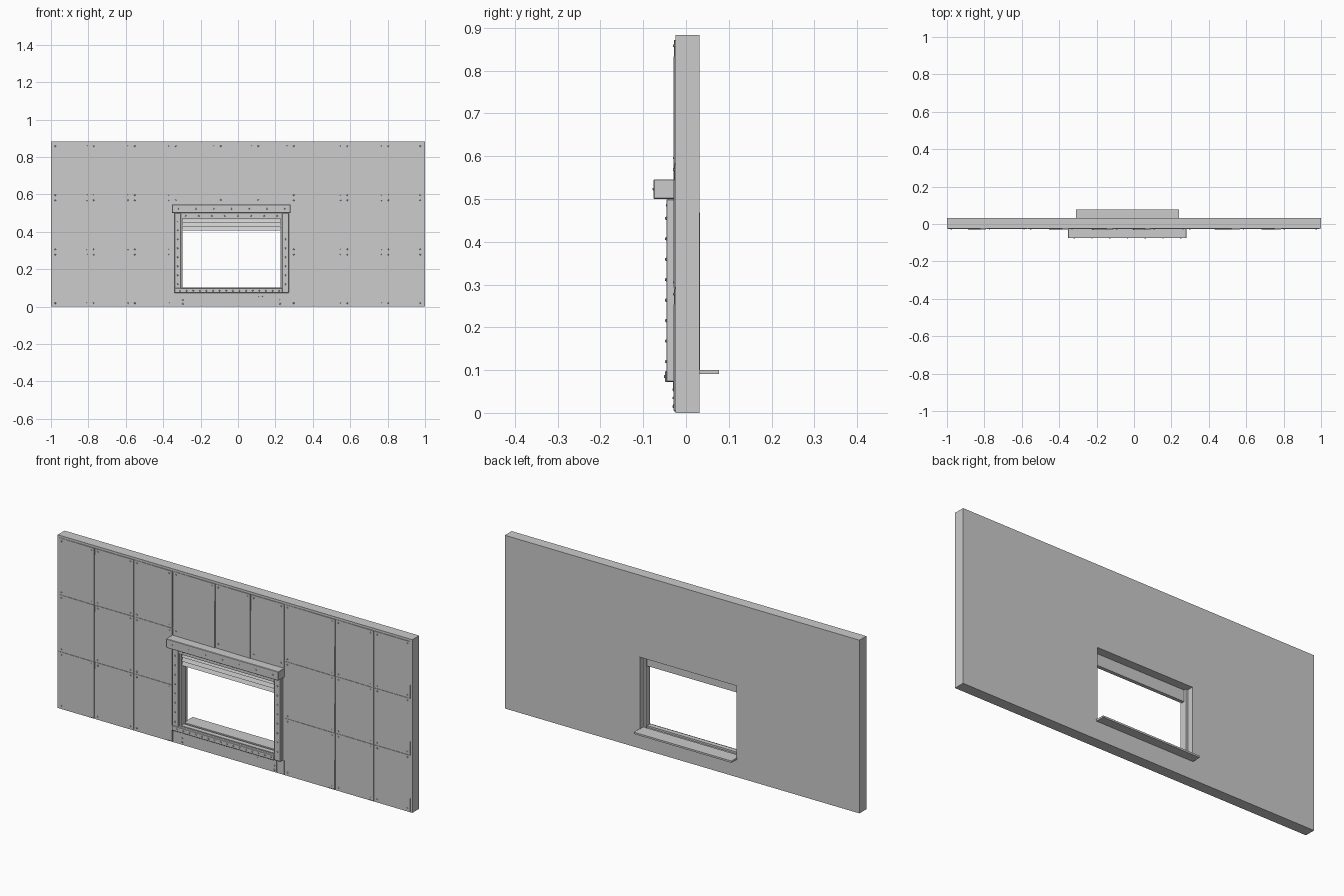
import bpy, bmesh
from mathutils import Matrix

cube = bpy.data.objects.get("Cube")
if cube:
    bpy.data.objects.remove(cube, do_unlink=True)

grey = bpy.data.materials.new("plain grey")
grey.use_nodes = True
colour = (0.6, 0.6, 0.6, 1)
grey.diffuse_color = colour
grey.node_tree.nodes["Principled BSDF"].inputs["Base Color"].default_value = colour


def finish(name, bm):
    bmesh.ops.recalc_face_normals(bm, faces=bm.faces)
    mesh = bpy.data.meshes.new(name)
    bm.to_mesh(mesh)
    bm.free()
    mesh.materials.append(grey)
    obj = bpy.data.objects.new(name, mesh)
    bpy.context.collection.objects.link(obj)
    return obj


def add_box(bm, x, y, z):
    verts = bmesh.ops.create_cube(bm, size=1)["verts"]
    for v in verts:
        v.co = [r[0] if c < 0 else r[1] for c, r in zip(v.co, (x, y, z))]
    return verts


def box(name, x, y, z, bevel=0):
    bm = bmesh.new()
    add_box(bm, x, y, z)
    if bevel:
        bmesh.ops.bevel(bm, geom=bm.edges[:], offset=bevel, segments=1, affect='EDGES')
    return finish(name, bm)


def prism(name, x, profile):
    # Extrude a y-z profile along x
    bm = bmesh.new()
    face = bm.faces.new([bm.verts.new((x[0], y, z)) for y, z in profile])
    new = bmesh.ops.extrude_face_region(bm, geom=[face])["geom"]
    for v in new:
        if isinstance(v, bmesh.types.BMVert):
            v.co.x = x[1]
    return finish(name, bm)


def rivets(name, points, y, radius=0.004, height=0.003):
    bm = bmesh.new()
    turn = Matrix.Rotation(1.5708, 4, 'X')
    for x, z in points:
        bmesh.ops.create_cone(bm, cap_ends=True, segments=8, radius1=radius,
                              radius2=radius * 0.6, depth=height,
                              matrix=Matrix.Translation((x, y - height / 2, z)) @ turn)
    return finish(name, bm)


def spread(a, b, n):
    return [a + (b - a) * i / (n - 1) for i in range(n)]


# Wall core around the window opening
FRONT, BACK, TOP = -0.024, 0.031, 0.883
L, R = -0.31, 0.24
depth = (FRONT, BACK)
box("wall_right_section", (-1, L), depth, (0, TOP))
box("wall_left_section", (R, 1), depth, (0, TOP))
box("wall_above_window", (L, R), depth, (0.465, TOP))
box("wall_below_window", (L, R), depth, (0, 0.092))

# Cladding plates: raised right edge on some columns, lower edge slightly proud
rows = [(0.004, 0.292), (0.292, 0.582), (0.582, 0.872)]
right_cols = [(-0.995, -0.79, 1), (-0.79, -0.57, 0), (-0.57, -0.35, 1)]
left_cols = [(0.28, 0.567, 1), (0.567, 0.786, 1), (0.786, 0.992, 0)]
mid_cols = [(-0.35, -0.11, 1), (-0.11, 0.09, 1), (0.09, 0.28, 0)]
plates = [(c, r) for c in right_cols + left_cols for r in rows]
plates += [(c, (0.54, 0.872)) for c in mid_cols]
bm = bmesh.new()
points = []
for (x0, x1, raised), (z0, z1) in plates:
    for v in add_box(bm, (x0 + 0.001, x1 - 0.001), (-1, FRONT), (z0 + 0.001, z1 - 0.001)):
        if v.co.y < -0.5:
            right = v.co.x > (x0 + x1) / 2
            low = v.co.z < (z0 + z1) / 2
            lift = (0.0045 if right else 0.0015) if raised else 0.003
            v.co.y = FRONT - lift - (0.001 if low else 0)
    zl = 0.57 if z0 == 0.54 else z0 + 0.014
    points += [(x, z) for x in (x0 + 0.018, x1 - 0.018) for z in (zl, z1 - 0.014)]
finish("cladding_plates", bm)
rivets("cladding_rivets", points, FRONT - 0.003)

# Plates below the window
box("apron_plate", (-0.345, R - 0.002), (-0.028, FRONT), (0.003, 0.05))
box("apron_strip", (-0.345, R - 0.002), (-0.03, FRONT), (0.05, 0.074))
box("apron_end_plate", (R + 0.002, 0.279), (-0.027, FRONT), (0.003, 0.074))
rivets("apron_rivets", [(-0.295, 0.015), (-0.295, 0.035), (0.225, 0.015),
                        (0.225, 0.035), (0.11, 0.055), (0.13, 0.055)], -0.028)

# Outer window frame
box("frame_right_post", (-0.34, -0.305), (-0.046, FRONT), (0.073, 0.5), 0.002)
box("frame_left_post", (0.235, 0.272), (-0.046, FRONT), (0.073, 0.5), 0.002)
box("frame_top_rail", (-0.305, 0.235), (-0.044, FRONT), (0.47, 0.5))
box("frame_bottom_rail", (-0.34, 0.237), (-0.049, FRONT), (0.072, 0.098), 0.002)
posts = [(x, z) for x in (-0.323, 0.254) for z in spread(0.12, 0.455, 8)]
rivets("post_rivets", posts, -0.046)
rivets("top_rail_rivets", [(x, 0.485) for x in spread(-0.28, 0.21, 8)], -0.044)
rivets("bottom_rail_rivets", [(x, 0.085) for x in spread(-0.31, 0.22, 16)], -0.049)

# Inner jambs lining the opening
for name, x in (("jamb_right", (-0.312, -0.296)), ("jamb_left", (0.227, 0.242))):
    box(name, x, (-0.036, 0.0), (0.092, 0.47))
box("jamb_back_lining_right", (-0.313, -0.307), (0, 0.033), (0.1, 0.468))
box("jamb_back_lining_left", (0.237, 0.243), (0, 0.033), (0.1, 0.468))

# Partly raised shutter slats
for i in range(3):
    z = 0.407 + i * 0.021
    prism("shutter_slat_%d" % (i + 1), (-0.297, 0.228),
          [(-0.03, z), (-0.012, z), (-0.012, z + 0.021), (-0.02, z + 0.021)])

# Hood over the window
box("window_hood", (-0.353, 0.281), (-0.076, FRONT), (0.5, 0.546), 0.002)
rivets("hood_rivets", [(x, 0.523) for x in spread(-0.32, 0.25, 7)], -0.075)

# Sill with a raised front lip and an inside shelf
box("sill_base", (L, R), (FRONT, BACK), (0.09, 0.094))
box("sill_front_lip", (-0.298, 0.23), (-0.036, -0.012), (0.09, 0.103))
box("inside_shelf", (L, R), (0.005, 0.077), (0.091, 0.1))
